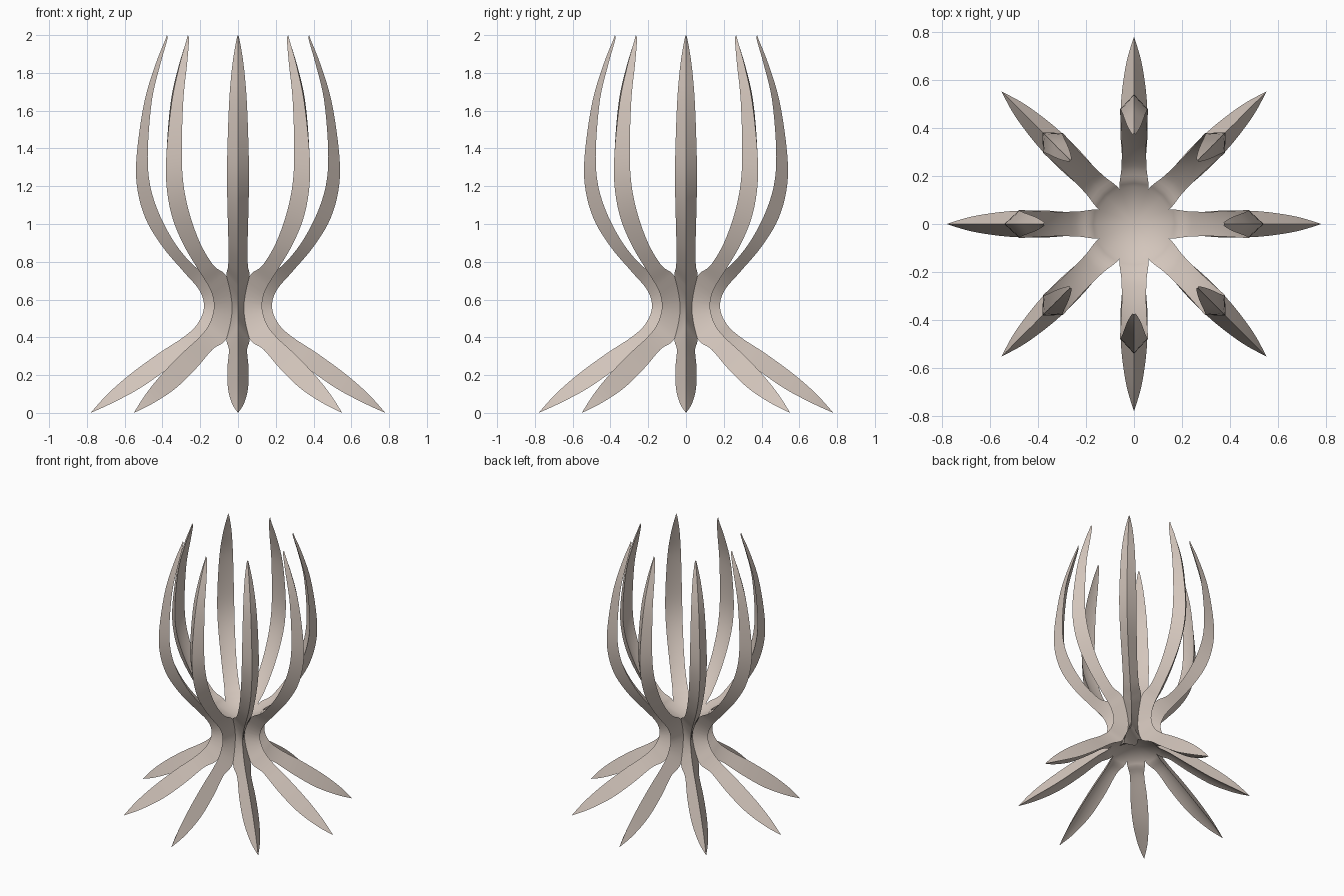
import bpy, bmesh, math
from mathutils import Vector

if "Cube" in bpy.data.objects:
    bpy.data.objects.remove(bpy.data.objects["Cube"])

ARMS = 8
HALF = math.tan(math.pi / ARMS)
STEPS = 5

# One arm from leg tip to upper tip: ridge r, ridge z, side edge r, side edge z, half width
STATIONS = [
    (.78, 0, .78, 0, 0),
    (.69, .10, .67, .05, .032),
    (.57, .205, .52, .13, .053),
    (.42, .315, .37, .235, .056),
    (.29, .40, .24, .335, .048),
    (.215, .47, .145, .395, .0601),
    (.18, .56, .075, .555, .0311),
    (.205, .65, .145, .72, .0601),
    (.29, .75, .235, .78, .052),
    (.40, .88, .335, .90, .051),
    (.49, 1.03, .42, 1.06, .055),
    (.535, 1.20, .468, 1.22, .058),
    (.535, 1.38, .477, 1.40, .056),
    (.495, 1.65, .455, 1.66, .046),
    (.435, 1.85, .41, 1.85, .029),
    (.385, 1.975, .375, 1.975, .008),
    (.378, 2.0, .378, 2.0, 0),
]
LOW, HIGH = 5 * STEPS, 7 * STEPS   # where neighbouring arms join


def smooth_path(pts):
    """Catmull-Rom through the stations."""
    out = []
    n = len(pts)
    for i in range(n - 1):
        p0, p1, p2, p3 = (pts[max(i - 1, 0)], pts[i], pts[i + 1], pts[min(i + 2, n - 1)])
        for s in range(STEPS):
            t = s / STEPS
            out.append([.5 * (2 * b + (c - a) * t + (2 * a - 5 * b + 4 * c - d) * t * t
                              + (3 * b - a - 3 * c + d) * t ** 3)
                        for a, b, c, d in zip(p0, p1, p2, p3)])
    out.append(list(pts[-1]))
    return out


path = smooth_path(STATIONS)
bm = bmesh.new()


def face(*pts):
    bm.faces.new([bm.verts.new(p) for p in pts])


for k in range(ARMS):
    a = k * 2 * math.pi / ARMS
    out, side = Vector((math.cos(a), math.sin(a), 0)), Vector((-math.sin(a), math.cos(a), 0))
    rows = []
    for i, (rr, rz, er, ez, w) in enumerate(path):
        limit = er * HALF
        w = limit if LOW <= i <= HIGH else max(0, min(w, limit))
        ridge = out * rr + Vector((0, 0, rz))
        edge = out * er + Vector((0, 0, ez))
        rows.append((ridge, edge + side * w, edge - side * w, edge.lerp(ridge, .15)))
    for i in range(len(rows) - 1):
        (r0, a0, b0, m0), (r1, a1, b1, m1) = rows[i], rows[i + 1]
        # outer ridge faces
        face(r0, r1, a1, a0)
        face(r0, b0, b1, r1)
        # hollow inner faces of leg and upper blade
        if i < LOW or i >= HIGH:
            face(m0, a0, a1, m1)
            face(m0, m1, b1, b0)
    # hub bowl on top and hollow underneath
    for idx, z in ((LOW, .45), (HIGH, .66)):
        c = Vector((0, 0, z))
        _, e1, e2, m = rows[idx]
        face(c, e1, m)
        face(c, m, e2)

bmesh.ops.remove_doubles(bm, verts=bm.verts, dist=0.0004)
bmesh.ops.dissolve_degenerate(bm, edges=bm.edges, dist=0.0001)
bmesh.ops.recalc_face_normals(bm, faces=bm.faces)
mesh = bpy.data.meshes.new("eight_arm_holder")
bm.to_mesh(mesh)
bm.free()

obj = bpy.data.objects.new("eight_arm_holder", mesh)
bpy.context.collection.objects.link(obj)
mat = bpy.data.materials.new("warm beige")
mat.diffuse_color = (.65, .56, .50, 1)
mat.use_nodes = True
mat.node_tree.nodes["Principled BSDF"].inputs["Base Color"].default_value = mat.diffuse_color
mesh.materials.append(mat)

bpy.context.view_layer.objects.active = obj
obj.select_set(True)
bpy.ops.object.shade_smooth_by_angle(angle=math.radians(35))
